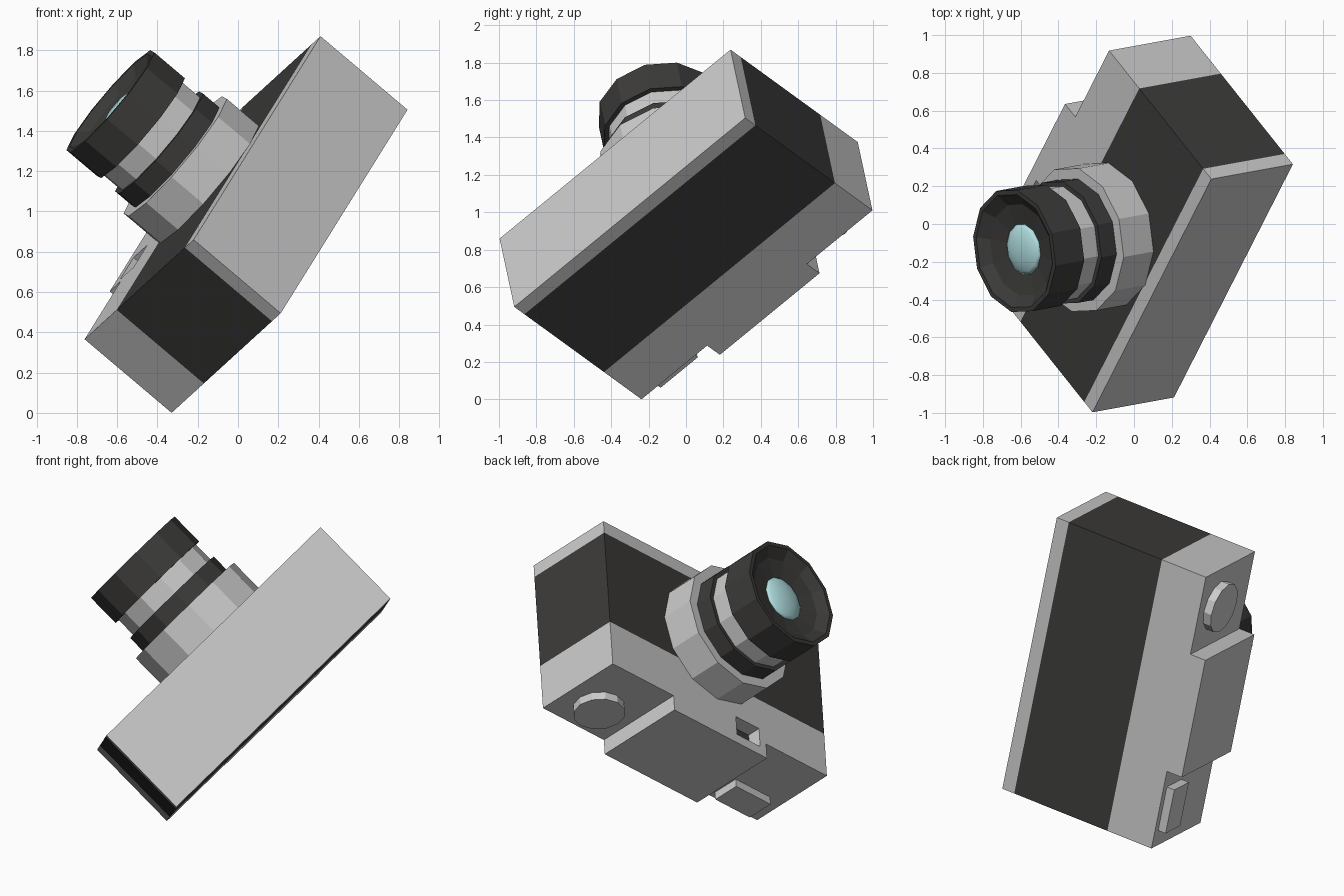
import bpy, bmesh, math
from mathutils import Matrix, Vector

if "Cube" in bpy.data.objects:
    bpy.data.objects.remove(bpy.data.objects["Cube"])

# Camera frame: x = width, -y = lens direction, z = camera up; tipped over in the world
u = Vector((0.367, 0.720, 0.589)).normalized()
f = Vector((-0.762, -0.149, 0.630))
f = (f - u * f.dot(u)).normalized()
v = f.cross(u)
POSE = Matrix((u, -f, v)).transposed().to_4x4()
POSE.translation = (0.04, 0.0, 0.935)

W, D, H = 0.8575, 0.2855, 0.5      # half width, half depth, half height


def colour(name, rgb):
    m = bpy.data.materials.new(name)
    m.diffuse_color = (*rgb, 1)
    m.use_nodes = True
    m.node_tree.nodes["Principled BSDF"].inputs["Base Color"].default_value = m.diffuse_color
    return m


BLACK = colour("black", (0.045, 0.044, 0.042))
GLASS = colour("glass", (0.45, 0.75, 0.77))


def finish(name, bm, mat=None):
    bmesh.ops.recalc_face_normals(bm, faces=bm.faces)
    me = bpy.data.meshes.new(name)
    bm.to_mesh(me)
    bm.free()
    me.transform(POSE)
    ob = bpy.data.objects.new(name, me)
    bpy.context.collection.objects.link(ob)
    if mat:
        me.materials.append(mat)
    return ob


def prism(name, outline, y0, y1, mat=None):
    """Extrude an x-z outline from y0 to y1."""
    bm = bmesh.new()
    face = bm.faces.new([bm.verts.new((x, y0, z)) for x, z in outline])
    new = bmesh.ops.extrude_face_region(bm, geom=[face])["geom"]
    bmesh.ops.translate(bm, vec=(0, y1 - y0, 0),
                        verts=[g for g in new if isinstance(g, bmesh.types.BMVert)])
    return finish(name, bm, mat)


def box(name, x0, x1, y0, y1, z0, z1, mat=None):
    return prism(name, [(x0, z0), (x1, z0), (x1, z1), (x0, z1)], y0, y1, mat)


def turned(name, profile, mat=None, n=12, cx=0.01, cz=-0.035):
    """Lathe a (radius, forward) profile round the lens axis."""
    bm = bmesh.new()
    rings = []
    for r, d in profile:
        if r == 0:
            rings.append([bm.verts.new((cx, -d, cz))] * n)
        else:
            rings.append([bm.verts.new((cx + r * math.cos(2 * math.pi * i / n), -d,
                                        cz + r * math.sin(2 * math.pi * i / n)))
                          for i in range(n)])
    for a, b in zip(rings, rings[1:]):
        for i in range(n):
            j = (i + 1) % n
            quad = list(dict.fromkeys((a[i], a[j], b[j], b[i])))
            bm.faces.new(quad)
    return finish(name, bm, mat)


# Body: base plate, black grip band, top plate with raised centre hump
box("base_plate", -W, W, -D, D, -H, -0.42)
box("grip_band", -W, W, -D, D, -0.42, 0.205, BLACK)
hump = 0.37
top = prism("top_plate", [(-W, 0.205), (W, 0.205), (W, H), (hump, H), (hump, 0.6),
                          (-hump, 0.6), (-hump, H), (-W, H)], -D, D)

# Viewfinder window recess with a dark pane
cutter = box("window_cutter", -0.32, -0.135, -D - 0.1, -D + 0.09, 0.415, 0.54)
cutter.hide_render = True
cutter.hide_set(True)
cut = top.modifiers.new("window", "BOOLEAN")
cut.operation = "DIFFERENCE"
cut.solver = "EXACT"
cut.object = cutter
box("window_pane", -0.32, -0.135, -D + 0.085, -D + 0.092, 0.415, 0.54, BLACK)

# Controls on top
box("shutter_button", -0.755, -0.48, 0.075, 0.245, H, 0.55)
bm = bmesh.new()
bmesh.ops.create_cone(bm, cap_ends=True, segments=12, radius1=0.15, radius2=0.15,
                      depth=0.05, matrix=Matrix.Translation((0.62, 0.072, H + 0.025)))
finish("dial", bm)

# Lens, from the mount outwards
turned("lens_mount", [(0, D), (0.393, D), (0.393, 0.494), (0, 0.494)])
turned("focus_ring", [(0, 0.494), (0.335, 0.494), (0.335, 0.60), (0, 0.60)], BLACK)
turned("lens_barrel", [(0, 0.60), (0.31, 0.60), (0.31, 0.72), (0, 0.72)])
turned("lens_hood", [(0, 0.72), (0.335, 0.72), (0.335, 0.92), (0.31, 0.92),
                     (0.25, 0.875), (0.14, 0.855), (0, 0.855)], BLACK)
glass = turned("lens_glass", [(0, 0.85), (0.145, 0.85), (0.12, 0.868), (0.07, 0.884),
                              (0, 0.89)], GLASS)
for p in glass.data.polygons:
    p.use_smooth = True
